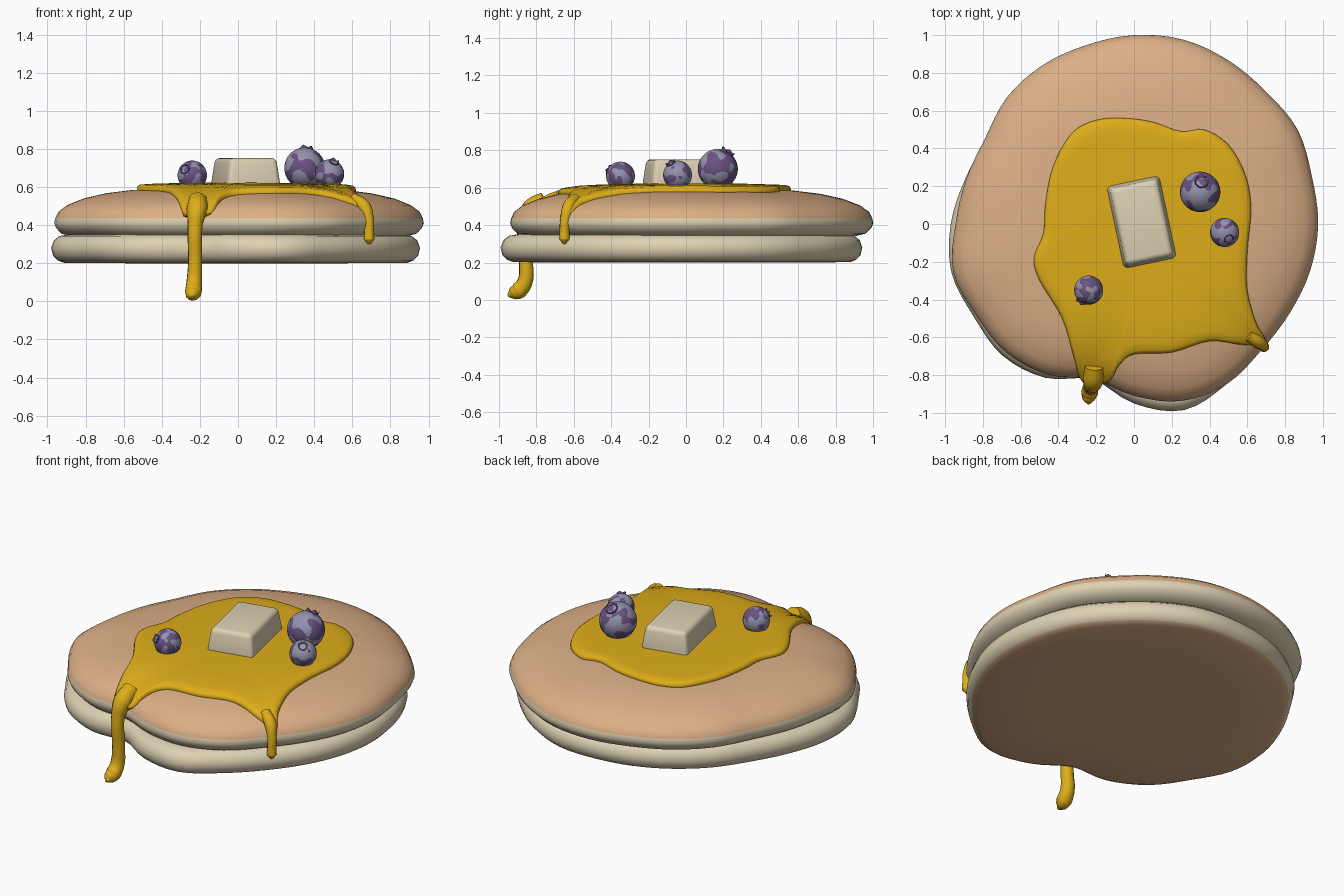
import bpy, bmesh, math
from mathutils import Vector, noise

cube = bpy.data.objects.get("Cube")
if cube:
    bpy.data.objects.remove(cube)


def material(name, r, g, b):
    mat = bpy.data.materials.new(name)
    mat.use_nodes = True
    mat.diffuse_color = (r, g, b, 1)
    bsdf = next(n for n in mat.node_tree.nodes if n.type == "BSDF_PRINCIPLED")
    bsdf.inputs["Base Color"].default_value = (r, g, b, 1)
    bsdf.inputs["Roughness"].default_value = 0.6
    return mat


brown = material("griddle brown", 0.72, 0.43, 0.24)
cream = material("batter cream", 0.73, 0.64, 0.45)
amber = material("syrup amber", 0.73, 0.42, 0.01)
bloom = material("berry bloom", 0.30, 0.29, 0.42)
purple = material("berry purple", 0.14, 0.085, 0.22)


def finish(bm, name, mats, rule=None, smooth=True):
    """Turn a bmesh into a linked object, colouring faces by a rule."""
    bmesh.ops.recalc_face_normals(bm, faces=bm.faces)
    for face in bm.faces:
        face.smooth = smooth
        if rule:
            face.material_index = rule(face)
    mesh = bpy.data.meshes.new(name)
    bm.to_mesh(mesh)
    bm.free()
    for mat in mats:
        mesh.materials.append(mat)
    obj = bpy.data.objects.new(name, mesh)
    bpy.context.collection.objects.link(obj)
    return obj


def smooth_loop(values, steps):
    """Closed Catmull-Rom through numbers or vectors."""
    result, n = [], len(values)
    for i in range(n):
        a, b, c, d = (values[(i + k) % n] for k in (-1, 0, 1, 2))
        for s in range(steps):
            t = s / steps
            result.append(b + (c - a) * (t / 2)
                          + (a * 2 - b * 5 + c * 4 - d) * (t * t / 2)
                          + (b * 3 - a - c * 3 + d) * (t ** 3 / 2))
    return result


def loft(rings):
    """Skin closed rings of points; collapsed rings become poles."""
    bm = bmesh.new()
    rows = [[bm.verts.new(p) for p in ring] for ring in rings]
    n = len(rows[0])
    for low, high in zip(rows, rows[1:]):
        for i in range(n):
            j = (i + 1) % n
            bm.faces.new((low[i], low[j], high[j], high[i]))
    bmesh.ops.remove_doubles(bm, verts=bm.verts, dist=0.0001)
    return bm


# Pancakes: wavy outline radii every 15 degrees, swept through an edge profile
top_radii = smooth_loop([.975, .975, 1, .99, 1, 1.01, 1, .98, .97, .95, .91, .92,
                         .945, .99, .965, .96, .92, .85, .91, .97, .98, .95, .95, .965], 4)
bottom_radii = smooth_loop([.955, .955, .96, .95, .955, .96, .94, .93, .92, .91, .9, .925,
                            .97, 1, .98, .985, .94, .85, .95, 1.02, .98, .95, .945, .95], 4)
top_profile = [(0, .34), (.6, .34), (.9, .34), (.96, .355), (.99, .385), (1, .41),
               (.995, .435), (.978, .47), (.93, .505), (.84, .54), (.72, .567),
               (.58, .584), (.3, .592), (0, .594)]
bottom_profile = [(0, .2), (.6, .2), (.93, .202), (.965, .215), (.99, .24), (1, .28),
                  (.985, .32), (.955, .343), (.9, .352), (0, .352)]


def pancake(name, radii, profile, rule):
    n = len(radii)
    rings = [[(s * r * math.cos(math.tau * i / n), s * r * math.sin(math.tau * i / n), z)
              for i, r in enumerate(radii)] for s, z in profile]
    return finish(loft(rings), name, [brown, cream], rule)


pancake("top_pancake", top_radii, top_profile,
        lambda f: int(f.calc_center_median().z < 0.436))
pancake("bottom_pancake", bottom_radii, bottom_profile,
        lambda f: int(f.calc_center_median().z > 0.211))


def surface_height(x, y):
    """Height of the top pancake's upper face."""
    n = len(top_radii)
    turn = (math.atan2(y, x) / math.tau % 1) * n
    i = int(turn) % n
    edge = top_radii[i] + (top_radii[(i + 1) % n] - top_radii[i]) * (turn - int(turn))
    s = min(math.hypot(x, y) / edge, 0.985)
    upper = top_profile[6:]
    for (s1, z1), (s0, z0) in zip(upper, upper[1:]):
        if s0 <= s <= s1:
            return z0 + (z1 - z0) * (s - s0) / (s1 - s0)
    return upper[-1][1]


# Syrup pool draped over the top pancake
outline = smooth_loop([Vector(p) for p in (
    (-.05, .56), (.1, .54), (.25, .49), (.37, .5), (.5, .42), (.59, .26), (.62, .08),
    (.6, -.15), (.6, -.35), (.65, -.53), (.7, -.63), (.58, -.64), (.4, -.62), (.2, -.68),
    (0, -.69), (-.08, -.75), (-.14, -.84), (-.27, -.84), (-.32, -.7), (-.38, -.5),
    (-.5, -.3), (-.53, -.18), (-.48, -.05), (-.47, .1), (-.43, .3), (-.33, .48),
    (-.2, .55))], 4)
middle = Vector((0.05, -0.1))
pool_profile = [(0, -.02), (.5, -.02), (.95, -.02), (.99, -.01), (1, .006), (.993, .02),
                (.97, .028), (.9, .03), (.8, .03), (.65, .03), (.45, .03), (.2, .03), (0, .03)]
rings = []
for s, lift in pool_profile:
    ring = [middle + (p - middle) * s for p in outline]
    rings.append([(p.x, p.y, surface_height(p.x, p.y) + lift) for p in ring])
finish(loft(rings), "syrup_pool", [amber])


def drip(name, points):
    """Tapered tube through (x, y, z, radius) points."""
    curve = bpy.data.curves.new(name, "CURVE")
    curve.dimensions = "3D"
    curve.bevel_depth = 1
    curve.bevel_resolution = 4
    curve.resolution_u = 6
    curve.use_fill_caps = True
    spline = curve.splines.new("BEZIER")
    spline.bezier_points.add(len(points) - 1)
    for knot, (x, y, z, radius) in zip(spline.bezier_points, points):
        knot.co = (x, y, z)
        knot.radius = radius
        knot.handle_left_type = knot.handle_right_type = "AUTO"
    curve.materials.append(amber)
    bpy.context.collection.objects.link(bpy.data.objects.new(name, curve))


drip("long_drip", [(-.21, -.75, .53, .05), (-.215, -.825, .485, .055), (-.225, -.86, .4, .039),
                   (-.225, -.855, .2, .037), (-.23, -.86, .1, .041), (-.235, -.895, .05, .045),
                   (-.24, -.925, .035, .035), (-.24, -.952, .022, .008)])
drip("short_drip", [(.6, -.59, .54, .03), (.66, -.625, .5, .035), (.685, -.645, .43, .027),
                    (.688, -.65, .36, .026), (.688, -.65, .325, .028), (.688, -.65, .3, .008)])

# Butter pat: tapered block with rounded edges
bm = bmesh.new()
bmesh.ops.create_cube(bm, size=1)
for v in bm.verts:
    taper = 0.04 if v.co.z > 0 else 0
    v.co = (v.co.x * (0.29 - taper), v.co.y * (0.45 - taper), v.co.z * 0.15)
bmesh.ops.bevel(bm, geom=bm.edges[:], offset=0.025, segments=4, profile=0.5, affect="EDGES")
butter = finish(bm, "butter_pat", [cream])
butter.location = (0.04, 0.01, 0.677)
butter.rotation_euler.z = math.radians(12)


# Blueberries: mottled ball with a small pointed crown
def blueberry(name, centre, radius, facing):
    turn = Vector(facing).to_track_quat("Z", "Y")
    seed = Vector(centre) * 9
    bm = bmesh.new()
    bmesh.ops.create_icosphere(bm, subdivisions=5, radius=radius)

    def mottled(face):
        p = face.calc_center_median() / radius
        return int(noise.noise(p * 1.9 + seed) > 0.04)

    ball = finish(bm, name, [bloom, purple], mottled)

    count, rows = 20, []
    for spread, height in ((.24, .93), (.3, 1.0), (.36, 1.06), (.33, .99), (.33, .92)):
        ring = []
        for i in range(count):
            a = math.tau * i / count
            point = 0.07 * math.cos(5 * a) if height > 1.01 else 0
            ring.append((spread * radius * math.cos(a), spread * radius * math.sin(a),
                         (height + point) * radius))
        rows.append(ring)
    crown = finish(loft(rows), name + "_crown", [purple])
    for part in (ball, crown):
        part.location = centre
        part.rotation_mode = "QUATERNION"
        part.rotation_quaternion = turn


blueberry("large_blueberry", (0.35, 0.17, 0.70), 0.107, (0.07, 0.5, 0.86))
blueberry("right_blueberry", (0.48, -0.045, 0.668), 0.077, (0.3, -0.45, 0.8))
blueberry("left_blueberry", (-0.24, -0.35, 0.662), 0.077, (-0.5, -0.75, 0.4))
